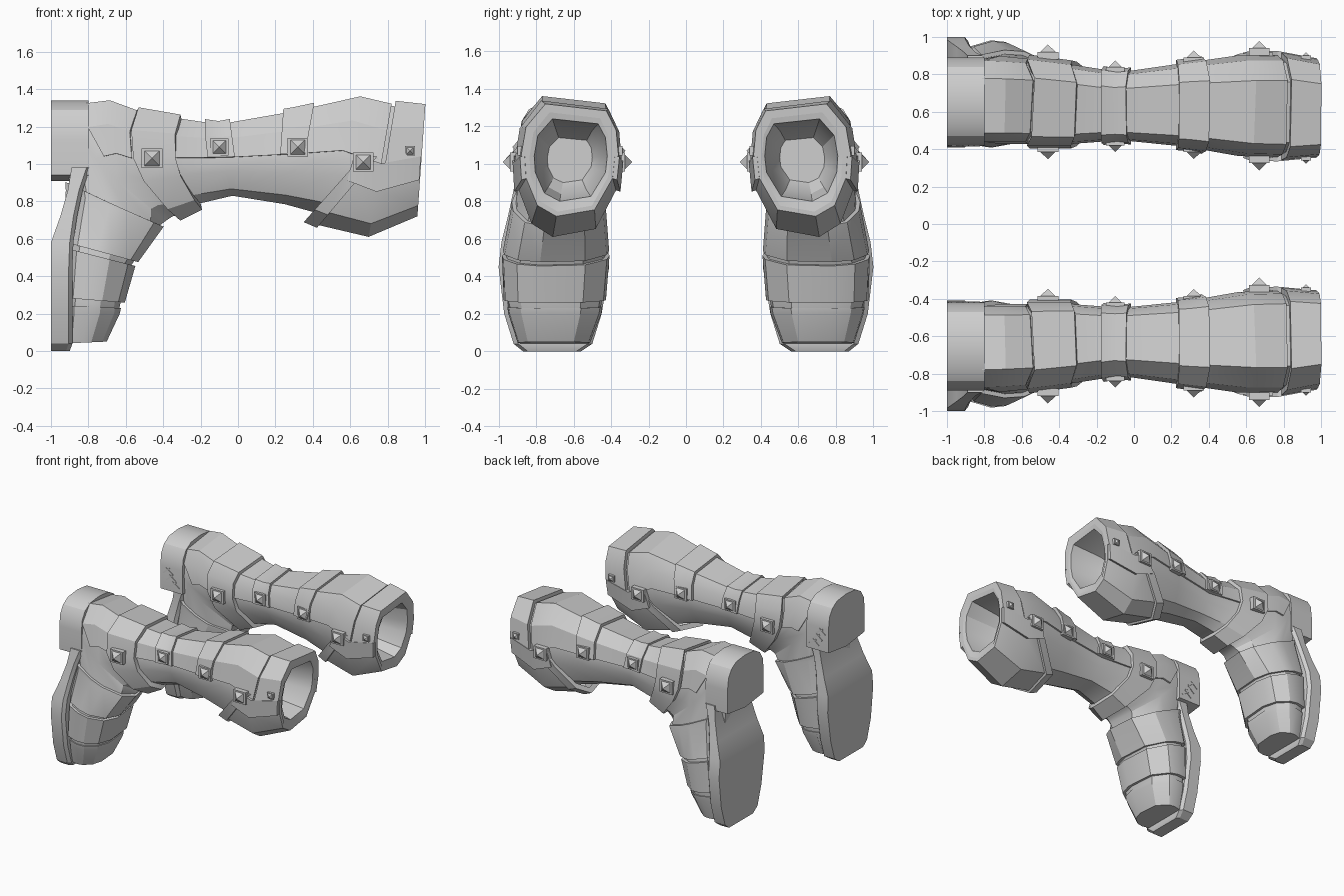
import bpy, bmesh, math
from mathutils import Matrix, Vector

cube = bpy.data.objects.get("Cube")
if cube:
    bpy.data.objects.remove(cube)

grey = bpy.data.materials.new("plain grey")
grey.use_nodes = True
tone = (0.62, 0.62, 0.62, 1)
grey.diffuse_color = tone
grey.node_tree.nodes["Principled BSDF"].inputs["Base Color"].default_value = tone

# Boot cross-section, u across and v from instep (-1) to back (+1)
PROFILE = [(.5, 1), (.9, .6), (1, .1), (.97, -.3), (.72, -.8), (.3, -1),
           (-.55, -.88), (-.95, -.3), (-1, .1), (-.95, .55), (-.75, .88)]
ALL = list(range(len(PROFILE)))
UPPER = [8, 9, 10, 0, 1, 2]
LOWER = [2, 3, 4, 5, 6, 7, 8]

# Sections from the opening to the toe:
# back x, back z, instep x, instep z, inner y, outer y, backward bow
SECTIONS = [
    (1, 1.29, .96, .73, .39, .85, 0),
    (.82, 1.31, .7, .62, .37, .89, 0),
    (.65, 1.35, .45, .73, .375, .89, 0),
    (.3, 1.27, .25, .785, .425, .85, 0),
    (-.1, 1.2, -.03, .83, .46, .8, 0),
    (-.3, 1.23, -.2, .79, .44, .84, .08),
    (-.52, 1.27, -.32, .73, .44, .87, .13),
    (-.68, 1.33, -.35, .72, .44, .88, .12),
    (-.93, 1.3, -.38, .7, .44, .89, .08),
    (-.9, .85, -.42, .67, .45, .91, 0),
    (-.92, .55, -.57, .46, .43, .96, 0),
    (-.93, .27, -.63, .25, .45, .95, 0),
    (-.93, .2, -.64, .2, .46, .94, 0),
    (-.93, .04, -.71, .05, .52, .89, 0),
]


def section(t):
    """Section at a fractional position along the boot."""
    i = min(int(t), len(SECTIONS) - 2)
    return tuple(a + (b - a) * (t - i) for a, b in zip(SECTIONS[i], SECTIONS[i + 1]))


def ring(sec, pad=0.0, picks=ALL):
    bx, bz, fx, fz, y0, y1, bow = sec
    back, front = Vector((bx, 0, bz)), Vector((fx, 0, fz))
    mid, half = (back + front) / 2, (back - front) / 2
    half += half.normalized() * pad
    points = []
    for i in picks:
        u, v = PROFILE[i]
        p = mid + half * v
        p.x -= bow * (1 - v * v)
        p.y = (y0 + y1) / 2 + ((y1 - y0) / 2 + pad) * u
        points.append(p)
    return points


def finish(name, bm, angle=25):
    bmesh.ops.recalc_face_normals(bm, faces=bm.faces[:])
    mesh = bpy.data.meshes.new(name)
    bm.to_mesh(mesh)
    bm.free()
    mesh.materials.append(grey)
    obj = bpy.data.objects.new(name, mesh)
    bpy.context.collection.objects.link(obj)
    bpy.ops.object.select_all(action='DESELECT')
    obj.select_set(True)
    bpy.context.view_layer.objects.active = obj
    bpy.ops.object.shade_smooth_by_angle(angle=math.radians(angle))
    mirror = obj.modifiers.new("other boot", 'MIRROR')
    mirror.use_axis = (False, True, False)
    mirror.use_clip = False
    mirror.use_mirror_merge = False
    return obj


def loft(name, rings, closed=True, caps=False):
    bm = bmesh.new()
    rows = [[bm.verts.new(p) for p in r] for r in rings]
    n = len(rows[0])
    for a, b in zip(rows, rows[1:]):
        for i in range(n if closed else n - 1):
            j = (i + 1) % n
            bm.faces.new((a[i], a[j], b[j], b[i]))
    if caps:
        bm.faces.new(rows[0])
        bm.faces.new(rows[-1])
    return finish(name, bm)


def plate(name, secs, pad, picks=ALL):
    """Raised plate wrapped over the boot, with its edges turned inward."""
    closed = len(picks) == len(ALL)

    def row(sec, height):
        points = ring(sec, height, picks)
        if not closed:
            sunk = ring(sec, -.015, picks)
            points = [sunk[0]] + points + [sunk[-1]]
        return points

    rows = [row(secs[0], -.015)] + [row(s, pad) for s in secs] + [row(secs[-1], -.015)]
    return loft(name, rows, closed)


def band(name, t1, t2, pad, picks=ALL):
    inner = [t for t in range(len(SECTIONS)) if t1 < t < t2]
    return plate(name, [section(t) for t in [t1] + inner + [t2]], pad, picks)


# Main body with its hollow opening
cavity = [(.66, 1.14, .66, .9, .5, .74, 0), (.75, 1.2, .74, .84, .46, .78, 0),
          (.99, 1.24, .95, .8, .42, .81, 0)]
loft("boot_body", [ring(s) for s in cavity + SECTIONS], caps=True)

# Shaft panel and cuff
band("shaft_upper_panel", 1, 5, .012, UPPER)
band("cuff_upper", 0, .9, .03, UPPER)
strap_edges = [(.92, 1.33, .37, .71, .39, .89, 0), (.99, 1.33, .44, .68, .38, .89, 0)]
plate("cuff_slanted_strap", strap_edges, .028, LOWER)
plate("cuff_lower", [strap_edges[1], section(1), section(0)], .01, LOWER)
band("cuff_outer_strap", .02, 1.7, .035, [2, 3])
band("cuff_inner_strap", .02, 1.7, .035, [7, 8])

# Leg straps and ankle band
band("upper_leg_strap", 2.71, 3.15, .035, UPPER)
band("lower_leg_strap", 3.85, 4.35, .03, UPPER)
band("ankle_band", 5, 6, .035)
band("heel_counter", 6.1, 7.6, .012, UPPER)

# Overlapping foot plates
band("instep_plate", 8.9, 9.9, .022)
band("mid_foot_plate", 10, 10.95, .022)
band("toe_cap", 11.4, 13, .008)

# Sole, lofted upward from the toe to the arch: z, bottom x, top x, inner y, outer y
SOLE = [(0, -1, -.9, .56, .87), (.04, -1, -.885, .5, .92), (.2, -1, -.885, .45, .97),
        (.45, -1, -.885, .41, 1), (.58, -1, -.88, .415, .985),
        (.72, -.95, -.86, .435, .95), (.86, -.91, -.83, .45, .92), (.98, -.89, -.79, .45, .9)]
loft("sole", [[(x0, y0, z), (x0, y1, z), (x1 - .02, y1, z), (x1, y1 - .025, z),
               (x1, y0 + .025, z), (x1 - .02, y0, z)] for z, x0, x1, y0, y1 in SOLE], caps=True)

# Heel block with a rounded back
outline = [(.42, .94), (.655, .91), (.89, .94)]
for k in range(9):
    a = math.pi * k / 8
    outline.append((.655 + .235 * math.copysign(abs(math.cos(a)) ** .7, math.cos(a)),
                    1.13 + .21 * math.sin(a) ** .8 if 0 < k < 8 else 1.13))
loft("heel_block", [[(x, y, z) for y, z in outline] for x in (-1, -.8)], caps=True)


def box(bm, centre, size, tilt=0):
    m = Matrix.Translation(centre) @ Matrix.Rotation(tilt, 4, 'Y') @ Matrix.Diagonal((*size, 1))
    bmesh.ops.create_cube(bm, size=1, matrix=m)


# Pyramid studs on square mounts, on both sides of each boot
def stud(name, x, z, size, inner, outer):
    bm = bmesh.new()
    for y, side in ((inner, -1), (outer, 1)):
        box(bm, (x, y, z), (size * 2.2, .04, size * 2.0))
        turn = Matrix.Rotation(-side * math.pi / 2, 4, 'X') @ Matrix.Rotation(math.pi / 4, 4, 'Z')
        bmesh.ops.create_cone(bm, segments=4, radius1=size * 1.15, radius2=0, depth=size * .8,
                              cap_ends=True,
                              matrix=Matrix.Translation((x, y + side * (.018 + size * .4), z)) @ turn)
    finish(name, bm)


stud("upper_leg_stud", .32, 1.09, .05, .405, .87)
stud("lower_leg_stud", -.1, 1.09, .045, .44, .82)
stud("ankle_stud", -.46, 1.03, .052, .405, .9)
stud("cuff_stud", .67, 1.01, .05, .345, .92)
stud("rim_stud", .92, 1.07, .025, .36, .88)

# Stitch marks on the inner side of the heel
bm = bmesh.new()
for k in range(3):
    centre = Vector((-.93 + .03 * k, .419, 1.1 - .05 * k))
    for tilt in (.6, -.7):
        box(bm, centre + Vector((.02 * tilt, 0, 0)), (.075, .008, .01), tilt)
finish("heel_stitches", bm)
